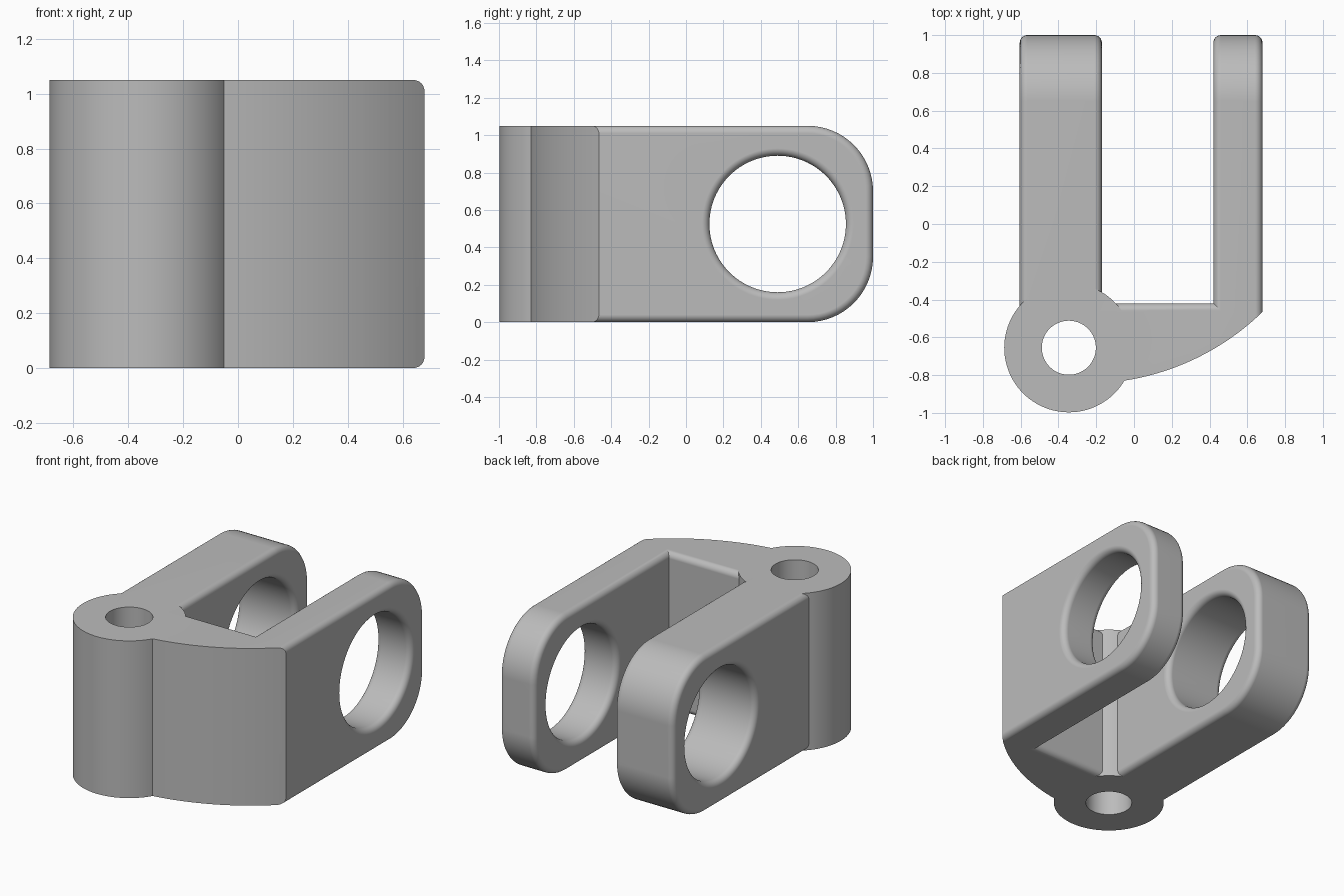
import bpy, bmesh
from math import sin, cos, pi, radians

cube = bpy.data.objects.get("Cube")
if cube:
    bpy.data.objects.remove(cube, do_unlink=True)

HEIGHT, FILLET, STEPS = 1.05, 0.04, 6

grey = bpy.data.materials.new("plain grey")
grey.use_nodes = True
colour = (0.5, 0.5, 0.5, 1)
grey.diffuse_color = colour
grey.node_tree.nodes["Principled BSDF"].inputs["Base Color"].default_value = colour


def loft(name, rings):
    """Solid through a row of rings with equal point counts."""
    bm = bmesh.new()
    loops = [[bm.verts.new(p) for p in ring] for ring in rings]
    count = len(loops[0])
    for a, b in zip(loops, loops[1:]):
        for i in range(count):
            j = (i + 1) % count
            bm.faces.new((a[i], a[j], b[j], b[i]))
    bm.faces.new(loops[0][::-1])
    bm.faces.new(loops[-1])
    bmesh.ops.recalc_face_normals(bm, faces=bm.faces)
    mesh = bpy.data.meshes.new(name)
    bm.to_mesh(mesh)
    bm.free()
    mesh.materials.append(grey)
    obj = bpy.data.objects.new(name, mesh)
    bpy.context.collection.objects.link(obj)
    return obj


def side_outline(x, back, radius, inset, segments):
    """Side profile in y and z: square at the front, rounded at the back."""
    r = radius - inset
    points = [(x, -1.2, inset)]
    for z, start in ((radius, -pi / 2), (HEIGHT - radius, 0)):
        for i in range(segments + 1):
            a = start + i * pi / 2 / segments
            points.append((x, back - radius + r * cos(a), z + r * sin(a)))
    points.append((x, -1.2, HEIGHT - inset))
    return points


def circle_x(x, y, z, r, n=96):
    return [(x, y + r * cos(2 * pi * i / n), z + r * sin(2 * pi * i / n)) for i in range(n)]


def circle_z(z, x, y, r, n=96):
    return [(x + r * cos(2 * pi * i / n), y + r * sin(2 * pi * i / n), z) for i in range(n)]


def column(name, x, y, r, low, high, n=96):
    return loft(name, [circle_z(z, x, y, r, n) for z in (low, high)])


def fillet_steps(x0, x1):
    """Positions across a thickness, with how far the rounding cuts in."""
    arc = [(FILLET * (1 - cos(k * pi / 2 / STEPS)), FILLET * (1 - sin(k * pi / 2 / STEPS)))
           for k in range(STEPS + 1)]
    return [(x0 + d, i) for d, i in arc] + [(x1 - d, i) for d, i in reversed(arc)]


def combine(target, other, operation):
    mod = target.modifiers.new("combine", 'BOOLEAN')
    mod.operation, mod.solver, mod.object = operation, 'EXACT', other
    other.hide_render = True
    bpy.context.view_layer.objects.active = target
    bpy.ops.object.modifier_apply(modifier=mod.name)
    bpy.data.objects.remove(other, do_unlink=True)


# Two rounded arms and the web between them
spans = ((-0.605, -0.17), (0.42, 0.68))
arms = [loft("arm", [side_outline(x, 1.0, 0.35, i, 16) for x, i in fillet_steps(*s)])
        for s in spans]
clevis = arms[0]
clevis.name = "clevis_bracket"
web = loft("web", [side_outline(x, -0.42, FILLET, 0, STEPS) for x in (-0.4, 0.55)])
combine(clevis, web, 'UNION')
combine(clevis, arms[1], 'UNION')

# Curved front face
combine(clevis, column("front_curve", -0.256, 0.5, 1.345, -0.1, 1.2, 256), 'INTERSECT')

# Hinge hub and its bore
hub_x, hub_y = -0.345, -0.655
combine(clevis, column("hub", hub_x, hub_y, 0.342, 0, HEIGHT), 'UNION')
combine(clevis, column("hub_bore", hub_x, hub_y, 0.143, -0.1, 1.2), 'DIFFERENCE')

# Pin holes with rounded rims
for x0, x1 in spans:
    steps = [(x0 - 0.05, FILLET)] + fillet_steps(x0, x1) + [(x1 + 0.05, FILLET)]
    cutter = loft("pin_hole", [circle_x(x, 0.49, HEIGHT / 2, 0.365 + i) for x, i in steps])
    combine(clevis, cutter, 'DIFFERENCE')

# Smooth shading that keeps flat faces clean
bpy.ops.object.select_all(action='DESELECT')
clevis.select_set(True)
bpy.context.view_layer.objects.active = clevis
bpy.ops.object.shade_smooth_by_angle(angle=radians(30))
weighted = clevis.modifiers.new("clean_normals", 'WEIGHTED_NORMAL')
weighted.keep_sharp = True
